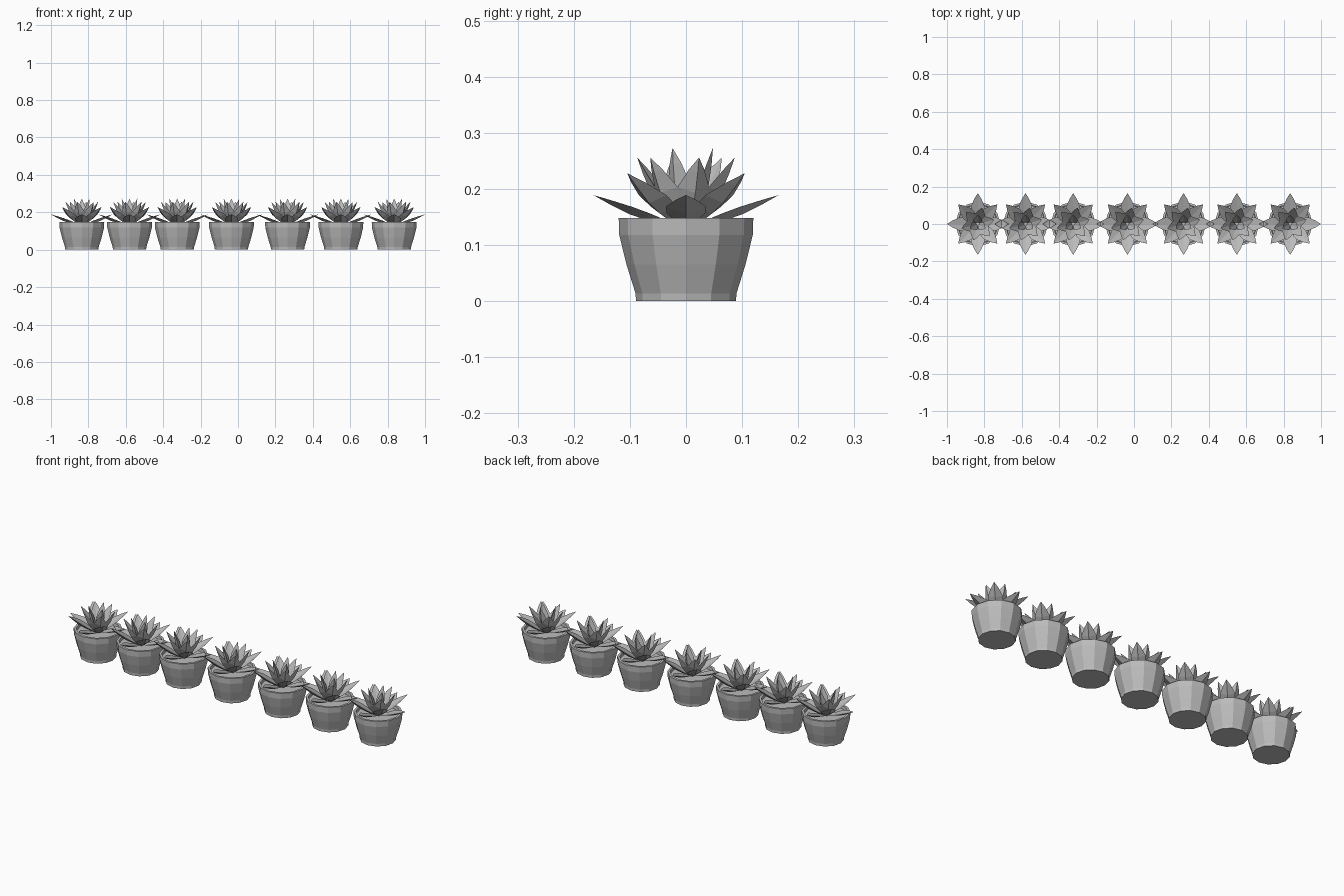
import bpy, bmesh
from math import sin, cos, radians, tau
from mathutils import Vector

cube = bpy.data.objects.get("Cube")
if cube:
    bpy.data.objects.remove(cube, do_unlink=True)

grey = bpy.data.materials.new("plain grey")
grey.use_nodes = True
colour = (0.5, 0.5, 0.5, 1)
grey.diffuse_color = colour
grey.node_tree.nodes["Principled BSDF"].inputs["Base Color"].default_value = colour

SIDES = 12


def finish(bm, name):
    bmesh.ops.recalc_face_normals(bm, faces=bm.faces)
    mesh = bpy.data.meshes.new(name)
    bm.to_mesh(mesh)
    bm.free()
    mesh.materials.append(grey)
    return mesh


def bridge(bm, a, b):
    n = len(a)
    for i in range(n):
        bm.faces.new((a[i], a[(i + 1) % n], b[(i + 1) % n], b[i]))


def lathe(name, profile):
    """Spin (radius, height) points into a closed faceted body."""
    bm = bmesh.new()
    rings = [[bm.verts.new((r * cos(tau * i / SIDES), r * sin(tau * i / SIDES), z))
              for i in range(SIDES)] for r, z in profile]
    for a, b in zip(rings, rings[1:]):
        bridge(bm, a, b)
    bm.faces.new(rings[0])
    bm.faces.new(rings[-1])
    return finish(bm, name)


def add_leaf(bm, angle, base, tip, width, thick):
    """Pointed leaf with a shallow groove on top and a keel below."""
    out = Vector((cos(angle), sin(angle), 0))
    up = Vector((0, 0, 1))
    start = out * base[0] + up * base[1]
    end = out * tip[0] + up * tip[1]
    side = up.cross(out)
    normal = (end - start).normalized().cross(side)
    rings = []
    for t, w in ((0, 0.45), (0.3, 0.95), (0.52, 1), (0.8, 0.5)):
        p = start.lerp(end, t)
        half, depth = width * w / 2, thick * w
        rings.append([bm.verts.new(v) for v in (
            p + side * half + normal * depth * 0.4, p,
            p - side * half + normal * depth * 0.4, p - normal * depth)])
    for a, b in zip(rings, rings[1:]):
        bridge(bm, a, b)
    point = bm.verts.new(end)
    last = rings[-1]
    for i in range(4):
        bm.faces.new((last[i], last[(i + 1) % 4], point))
    bm.faces.new(rings[0])


def leaf_ring(name, count, turn, base, tip, width, thick):
    bm = bmesh.new()
    for i in range(count):
        add_leaf(bm, radians(turn) + tau * i / count, base, tip, width, thick)
    return finish(bm, name)


# Parts of one potted plant
parts = [
    lathe("pot", [(0.089, 0), (0.09, 0.014), (0.106, 0.065), (0.119, 0.118),
                  (0.12, 0.148), (0.108, 0.148), (0.106, 0.132)]),
    leaf_ring("low_leaves", 4, 0, (0.025, 0.138), (0.165, 0.189), 0.072, 0.01),
    leaf_ring("diagonal_leaves", 4, 45, (0.02, 0.138), (0.148, 0.228), 0.07, 0.012),
    leaf_ring("upper_leaves", 6, 15, (0.015, 0.14), (0.09, 0.256), 0.058, 0.013),
    leaf_ring("heart_leaves", 3, 90, (0.008, 0.14), (0.048, 0.273), 0.046, 0.012),
]

# Row of seven plants
for n, x in enumerate((-0.835, -0.58, -0.325, -0.035, 0.265, 0.55, 0.835), 1):
    for mesh in parts:
        obj = bpy.data.objects.new(f"{mesh.name}_{n}", mesh)
        obj.location.x = x
        bpy.context.collection.objects.link(obj)
